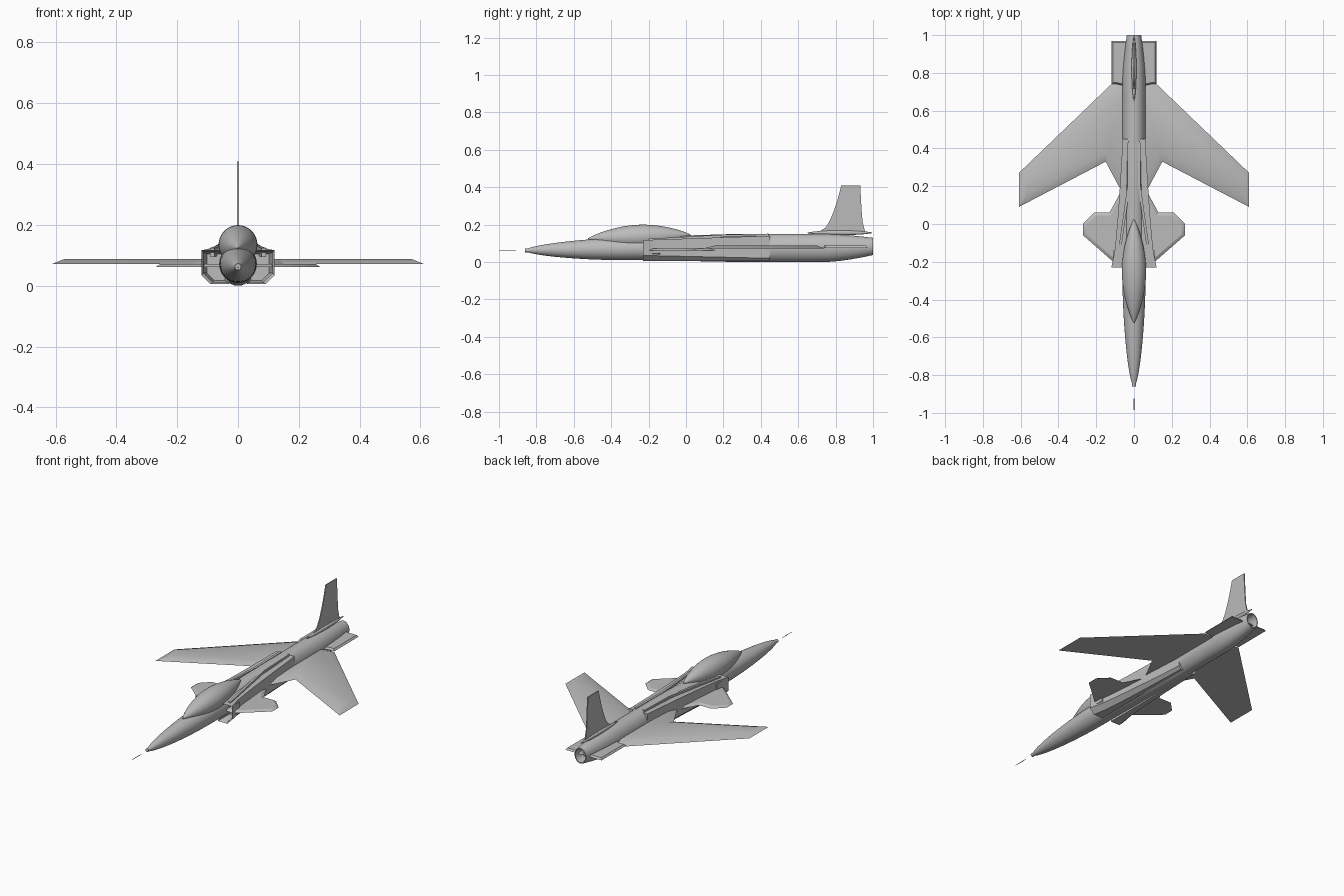
import bpy
import bmesh
from math import cos, sin, pi, radians

if "Cube" in bpy.data.objects:
    bpy.data.objects.remove(bpy.data.objects["Cube"], do_unlink=True)

grey_level = 0.5
colour = (grey_level, grey_level, grey_level, 1)
grey = bpy.data.materials.new("airframe grey")
grey.use_nodes = True
grey.diffuse_color = colour
grey.node_tree.nodes["Principled BSDF"].inputs["Base Color"].default_value = colour


def finish(name, bm, mirror):
    """Turn the bmesh into a named, shaded object."""
    bmesh.ops.recalc_face_normals(bm, faces=bm.faces[:])
    mesh = bpy.data.meshes.new(name)
    bm.to_mesh(mesh)
    bm.free()
    mesh.materials.append(grey)
    part = bpy.data.objects.new(name, mesh)
    bpy.context.collection.objects.link(part)
    if mirror:
        modifier = part.modifiers.new("Mirror", "MIRROR")
        modifier.use_mirror_merge = False
    bpy.ops.object.select_all(action="DESELECT")
    part.select_set(True)
    bpy.context.view_layer.objects.active = part
    bpy.ops.object.shade_smooth_by_angle(angle=radians(30))


def loft(name, rings, mirror=False):
    """Skin a list of closed rings that share one point count, and cap the ends."""
    bm = bmesh.new()
    loops = [[bm.verts.new(point) for point in ring] for ring in rings]
    count = len(loops[0])
    for first, second in zip(loops, loops[1:]):
        for i in range(count):
            j = (i + 1) % count
            bm.faces.new((first[i], first[j], second[j], second[i]))
    bm.faces.new(loops[0])
    bm.faces.new(loops[-1])
    finish(name, bm, mirror)


def oval(y, half_width, half_height, middle, sides=32):
    """Upright oval cross-section centred on the aircraft's axis."""
    angles = [2 * pi * i / sides for i in range(sides)]
    return [(half_width * cos(a), y, middle + half_height * sin(a)) for a in angles]


def bevelled_panel(name, outline, z, thickness, bevel):
    """Mirrored plate: flat underside, raised top with a sloping rim."""
    bm = bmesh.new()
    face = bm.faces.new([bm.verts.new((x, y, z)) for x, y in outline])
    bm.normal_update()
    if face.normal.z < 0:
        face.normal_flip()
    bmesh.ops.inset_individual(bm, faces=[face], thickness=bevel, depth=thickness,
                               use_even_offset=True)
    rim = [edge for edge in bm.edges if edge.is_boundary]
    bmesh.ops.edgeloop_fill(bm, edges=rim)
    finish(name, bm, True)


def steps(count):
    """Even fractions from zero to one."""
    return [i / count for i in range(count + 1)]


# Fuselage: rounded nose, deepening middle, tapered tail with a hollow exhaust
def fuselage_ring(y):
    nose = min((y + 0.86) / 0.63, 1)
    deepen = min(max(y + 0.23, 0) * 2, 1)
    tail = max((y - 0.75) * 4, 0) ** 1.5
    half_width = 0.062 * max(sin(nose * pi / 2), 0.04) ** 0.55 - 0.024 * tail
    half_height = half_width + 0.013 * deepen - 0.005 * tail
    middle = 0.062 + 0.01 * nose + 0.003 * deepen + 0.008 * tail
    return oval(y, half_width, half_height, middle)


fuselage = [fuselage_ring(-0.86 + 1.86 * t ** 1.3) for t in steps(40)]
exhaust = [oval(1, 0.033, 0.04, 0.083), oval(0.94, 0.028, 0.035, 0.083)]
loft("fuselage", fuselage + exhaust)


# Teardrop canopy
def canopy_ring(t):
    radius = 0.064 * max(sin(pi * t), 0.01) ** 0.8
    return oval(-0.525 + 0.55 * t, radius, radius, 0.125 + 0.02 * t)


loft("canopy", [canopy_ring(t) for t in steps(24)])

# Nose probe
probe = [oval(y, radius, radius, 0.06, sides=8)
         for y, radius in ((-1, 0.001), (-0.95, 0.002), (-0.91, 0.001))]
loft("nose_probe", probe)


# Engine intakes: chamfered lower corners, recessed mouth, narrowing backwards
def intake_ring(y, t, margin=0):
    outer = 0.12 - 0.06 * t ** 0.6 - margin
    low = 0.005 + margin
    high = 0.117 + 0.023 * t - margin
    chamfer = 0.03 - 0.015 * t
    inner = 0.03 + margin
    return [(inner, y, low), (outer - chamfer, y, low), (outer, y, low + chamfer),
            (outer, y, high), (inner, y, high)]


mouth = [intake_ring(-0.14, 0, margin=0.012), intake_ring(-0.22, 0, margin=0.006)]
intake = [intake_ring(-0.23 + 0.68 * t, t) for t in steps(8)]
loft("intake", mouth + intake, mirror=True)


# Raised rails running from the intakes to the spine
def rail_ring(x, y, top):
    width = 0.007
    bottom = top - 0.03
    return [(x - width, y, bottom), (x + width, y, bottom), (x + width, y, top), (x - width, y, top)]


loft("spine_rail", [rail_ring(0.085, -0.2, 0.124), rail_ring(0.028, 0.2, 0.146),
                    rail_ring(0.026, 0.44, 0.151)], mirror=True)

# Forward-swept wings
bevelled_panel("wing",
               [(0, 0.18), (0.07, 0.18), (0.15, 0.33), (0.61, 0.09),
                (0.61, 0.27), (0.12, 0.74), (0, 0.74)],
               z=0.072, thickness=0.016, bevel=0.04)

# Canards beside the intakes
bevelled_panel("canard",
               [(0, -0.2), (0.11, -0.2), (0.27, -0.06), (0.27, 0), (0.21, 0.06),
                (0.13, 0.06), (0.07, 0.17), (0, 0.17)],
               z=0.062, thickness=0.01, bevel=0.015)

# Tail strakes beside the exhaust
bevelled_panel("tail_strake",
               [(0, 0.72), (0.09, 0.74), (0.12, 0.74), (0.12, 0.97), (0, 0.97)],
               z=0.076, thickness=0.011, bevel=0.008)

# Tail fin: leading edge sweeps up in a curve, trailing edge is nearly upright
fin_root, fin_height = 0.15, 0.258
leading = [(0.69 + 0.14 * t ** 0.45, fin_root + fin_height * t) for t in steps(8)]
trailing = [(0.96 - 0.028 * t ** 0.4, fin_root + fin_height * t) for t in steps(4)]
fin_outline = leading + trailing[::-1]
loft("tail_fin", [[(x, y, z) for y, z in fin_outline] for x in (-0.003, 0.003)])


# Slim fairing under the fin
def fairing_ring(t):
    radius = 0.002 + 0.011 * sin(pi * t) ** 0.7 if t < 1 else 0.002
    return oval(0.65 + 0.345 * t, radius, radius, 0.156, sides=16)


loft("fin_fairing", [fairing_ring(t) for t in steps(10)])
